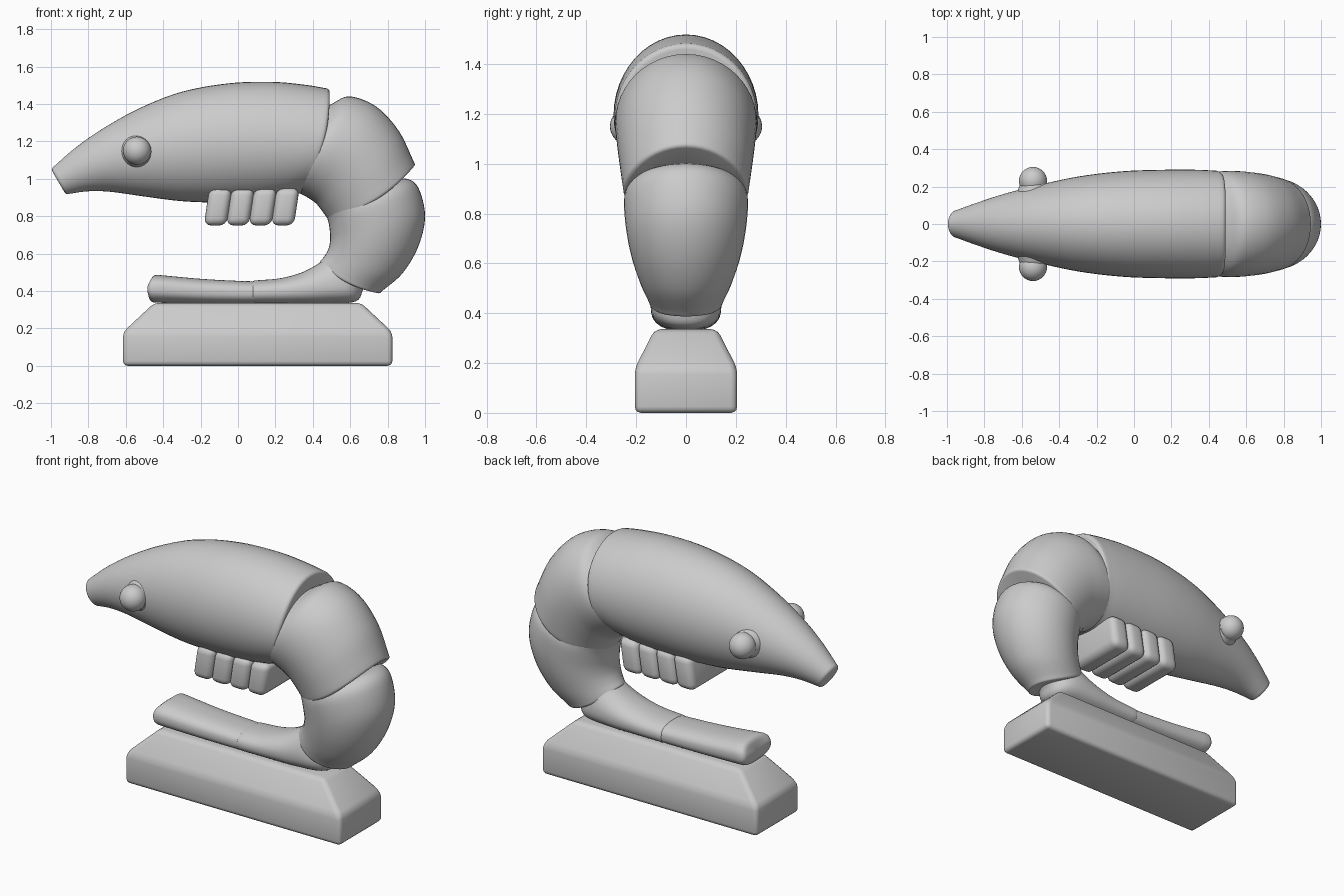
import bpy, bmesh, math
from mathutils import Vector, Matrix

if "Cube" in bpy.data.objects:
    bpy.data.objects.remove(bpy.data.objects["Cube"])


def finish(bm, name, angle=40):
    bmesh.ops.recalc_face_normals(bm, faces=bm.faces)
    me = bpy.data.meshes.new(name)
    bm.to_mesh(me)
    bm.free()
    ob = bpy.data.objects.new(name, me)
    bpy.context.collection.objects.link(ob)
    bpy.ops.object.select_all(action='DESELECT')
    ob.select_set(True)
    bpy.context.view_layer.objects.active = ob
    bpy.ops.object.shade_smooth_by_angle(angle=math.radians(angle))
    return ob


def spline(pts, steps=6):
    """Catmull-Rom resampling of 5-number stations."""
    p = [Vector(q) for q in pts]
    p = [2 * p[0] - p[1]] + p + [2 * p[-1] - p[-2]]
    out = []
    for i in range(1, len(p) - 2):
        a, b, c, d = p[i - 1:i + 3]
        for k in range(steps):
            t = k / steps
            out.append(0.5 * (2 * b + (c - a) * t + (2 * a - 5 * b + 4 * c - d) * t * t
                              + (3 * b - a - 3 * c + d) * t ** 3))
    return out + [p[-2]]


def loft(name, stations, bulge=(0, 0), lip=0.02, n=48, power=2.0):
    """Stations: outer x, outer z, inner x, inner z, half width."""
    st = spline(stations)
    rings = []

    def ring(s, inset, advance, bul):
        a, b = Vector((s[0], 0, s[1])), Vector((s[2], 0, s[3]))
        mid, up = (a + b) / 2, (a - b).normalized()
        h, w = (a - b).length / 2 - inset, s[4] - inset
        fwd = Vector((up.z, 0, -up.x))
        if fwd.dot(travel) < 0:
            fwd = -fwd
        r = []
        for i in range(n):
            t = 2 * math.pi * i / n
            c, q = math.cos(t), math.sin(t)
            e = 2 / power
            cc = math.copysign(abs(c) ** e, c)
            qq = math.copysign(abs(q) ** e, q)
            r.append(mid + up * h * cc + Vector((0, w * qq, 0)) + fwd * (advance + bul * (1 - cc * cc)))
        rings.append(r)

    centre = lambda s: Vector((s[0] + s[2], 0, s[1] + s[3])) / 2
    caps = [(lip * (1 - math.cos(a)), lip * math.sin(a)) for a in (math.pi / 6, math.pi / 3, math.pi / 2)]
    last = len(st) - 1
    for i, s in enumerate(st):
        travel = centre(st[min(i + 1, last)]) - centre(st[max(i - 1, 0)])
        f = i / last
        bul = bulge[0] * (1 - f) ** 2 + bulge[1] * f * f
        if i == 0:
            for inset, adv in reversed(caps):
                ring(s, inset, -adv, bul)
        ring(s, 0, 0, bul)
        if i == last:
            for inset, adv in caps:
                ring(s, inset, adv, bul)
    bm = bmesh.new()
    vs = [[bm.verts.new(v) for v in r] for r in rings]
    for r0, r1 in zip(vs, vs[1:]):
        for i in range(n):
            j = (i + 1) % n
            bm.faces.new((r0[i], r0[j], r1[j], r1[i]))
    for r in (vs[0], vs[-1]):
        c = bm.verts.new(sum((v.co for v in r), Vector()) / n)
        for i in range(n):
            bm.faces.new((r[i], r[(i + 1) % n], c))
    return finish(bm, name)


def bevel(bm, width, segs=4):
    bmesh.ops.bevel(bm, geom=bm.edges[:], offset=width, segments=segs, profile=0.5, affect='EDGES')


# Head shell, snout to rear edge
loft("head_shell", [
    (-0.985, 1.065, -0.90, 0.92, 0.075), (-0.87, 1.165, -0.80, 0.933, 0.115),
    (-0.72, 1.27, -0.68, 0.93, 0.16), (-0.52, 1.38, -0.50, 0.905, 0.21),
    (-0.30, 1.465, -0.30, 0.88, 0.255), (-0.05, 1.51, -0.10, 0.873, 0.282),
    (0.18, 1.518, 0.10, 0.88, 0.29), (0.36, 1.502, 0.24, 0.898, 0.29),
    (0.475, 1.483, 0.325, 0.92, 0.285)], bulge=(0, 0.04), lip=0.02)

# Upper body segment
loft("upper_segment", [
    (0.44, 1.36, 0.29, 0.95, 0.255), (0.51, 1.405, 0.335, 0.92, 0.275),
    (0.60, 1.44, 0.38, 0.895, 0.284), (0.74, 1.385, 0.42, 0.865, 0.28),
    (0.86, 1.255, 0.455, 0.82, 0.268), (0.943, 1.085, 0.48, 0.785, 0.252)],
    bulge=(0, 0.04), lip=0.016)

# Lower body segment
loft("lower_segment", [
    (0.82, 0.98, 0.47, 0.81, 0.22), (0.90, 1.0, 0.48, 0.78, 0.238),
    (0.965, 0.95, 0.488, 0.745, 0.249), (1.0, 0.80, 0.493, 0.68, 0.24),
    (0.965, 0.64, 0.485, 0.63, 0.218), (0.88, 0.495, 0.465, 0.59, 0.185),
    (0.765, 0.395, 0.44, 0.56, 0.15)], bulge=(0, 0.025), lip=0.014)

# Tail stem and tail fin
loft("tail_stem", [
    (0.50, 0.60, 0.67, 0.41, 0.12), (0.42, 0.54, 0.63, 0.345, 0.14),
    (0.33, 0.495, 0.47, 0.33, 0.14), (0.22, 0.467, 0.27, 0.328, 0.133),
    (0.09, 0.456, 0.09, 0.328, 0.13)], lip=0.012, power=2.3)
loft("tail_fin", [
    (0.15, 0.45, 0.15, 0.33, 0.122), (0.0, 0.454, 0.0, 0.33, 0.125),
    (-0.2, 0.465, -0.2, 0.332, 0.13), (-0.43, 0.486, -0.45, 0.338, 0.14)],
    bulge=(0, 0.015), lip=0.03, power=2.5)

# Legs: four rounded bars under the body
for i in range(4):
    bm = bmesh.new()
    bmesh.ops.create_cube(bm, size=1, matrix=Matrix.Diagonal((0.122, 0.38, 0.20, 1)))
    bevel(bm, 0.04)
    for v in bm.verts:
        v.co.x += v.co.z * 0.15
        v.co += Vector((-0.107 + 0.12 * i, 0, 0.85))
    finish(bm, f"leg_{i + 1}")

# Eyes with flared sockets
for side, label in ((-1, "front"), (1, "back")):
    bm = bmesh.new()
    bmesh.ops.create_uvsphere(bm, u_segments=32, v_segments=20, radius=0.075,
                              matrix=Matrix.Translation((-0.54, side * 0.23, 1.15)))
    finish(bm, f"eye_{label}")
    bm = bmesh.new()
    rot = Matrix.Rotation(-side * math.pi / 2, 4, 'X')
    bmesh.ops.create_cone(bm, cap_ends=True, segments=32, radius1=0.105, radius2=0.07, depth=0.09,
                          matrix=Matrix.Translation((-0.535, side * 0.178, 1.145)) @ rot)
    finish(bm, f"eye_socket_{label}")

# Plinth: box with sloped upper sides
bm = bmesh.new()
levels = [(0, 0.72, 0.205, 0.105), (0.18, 0.72, 0.205, 0.105), (0.336, 0.553, 0.125, 0.105)]
rows = [[bm.verts.new((cx + sx * hx, sy * hy, z)) for sx, sy in ((-1, -1), (1, -1), (1, 1), (-1, 1))]
        for z, hx, hy, cx in levels]
for a, b in zip(rows, rows[1:]):
    for i in range(4):
        j = (i + 1) % 4
        bm.faces.new((a[i], a[j], b[j], b[i]))
bm.faces.new(rows[0])
bm.faces.new(rows[-1])
bmesh.ops.recalc_face_normals(bm, faces=bm.faces)
bevel(bm, 0.025, 3)
finish(bm, "plinth", 30)
